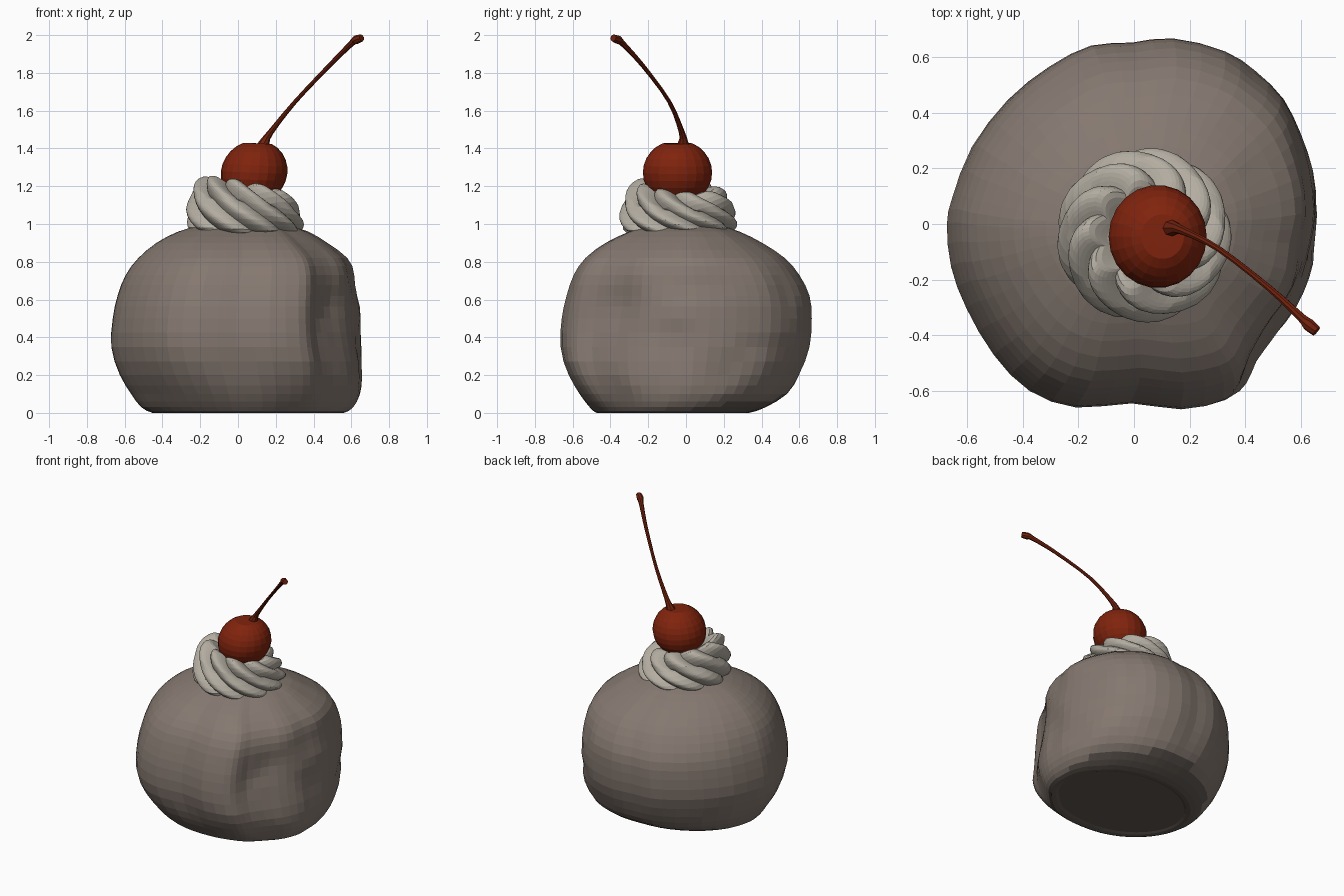
import bpy, bmesh, math
from mathutils import Vector, noise

if "Cube" in bpy.data.objects:
    bpy.data.objects.remove(bpy.data.objects["Cube"])


def material(name, rgb):
    m = bpy.data.materials.new(name)
    m.diffuse_color = (*rgb, 1)
    m.use_nodes = True
    m.node_tree.nodes["Principled BSDF"].inputs["Base Color"].default_value = m.diffuse_color
    return m


BUN = material("taupe dough", (0.235, 0.19, 0.163))
BASE = material("dark dough underside", (0.12, 0.1, 0.085))
CREAM = material("whipped cream", (0.45, 0.415, 0.355))
RED = material("cherry red", (0.215, 0.017, 0.004))
STEM = material("dark red stem", (0.16, 0.015, 0.004))


def loft(name, rings, mat, closed=False):
    """Skin a list of equal-length rings; cap both ends unless closed."""
    bm = bmesh.new()
    vs = [[bm.verts.new(p) for p in ring] for ring in rings]
    n = len(rings[0])
    pairs = list(zip(vs, vs[1:])) + ([(vs[-1], vs[0])] if closed else [])
    for a, b in pairs:
        for i in range(n):
            j = (i + 1) % n
            bm.faces.new((a[i], a[j], b[j], b[i]))
    if not closed:
        for ring in (vs[0], vs[-1]):
            c = bm.verts.new(sum((v.co for v in ring), Vector()) / n)
            for i in range(n):
                bm.faces.new((ring[i], ring[(i + 1) % n], c))
    bmesh.ops.recalc_face_normals(bm, faces=bm.faces)
    me = bpy.data.meshes.new(name)
    bm.to_mesh(me)
    bm.free()
    me.materials.append(mat)
    ob = bpy.data.objects.new(name, me)
    bpy.context.collection.objects.link(ob)
    return ob


def catmull(pts, sub, loop=False):
    """Smoothly resample a path or loop."""
    pts = [Vector(p) for p in pts]
    n, out = len(pts), []
    for i in range(n if loop else n - 1):
        idx = [i - 1, i, i + 1, i + 2]
        p0, p1, p2, p3 = [pts[k % n] if loop else pts[min(max(k, 0), n - 1)] for k in idx]
        for s in range(sub):
            t = s / sub
            out.append(0.5 * (2 * p1 + (p2 - p0) * t + (2 * p0 - 5 * p1 + 4 * p2 - p3) * t * t
                              + (3 * p1 - p0 - 3 * p2 + p3) * t ** 3))
    return out if loop else out + [pts[-1]]


# Bun: plan outline swept through height rows, with a pressed-in front right side
plan = [(.668, .05), (.65, .2), (.61, .33), (.55, .45), (.45, .55), (.34, .62), (.15, .67),
        (0, .655), (-.15, .645), (-.3, .57), (-.45, .45), (-.58, .28), (-.65, .1),
        (-.67, 0), (-.655, -.15), (-.6, -.3), (-.5, -.47), (-.37, -.6), (-.2, -.66),
        (0, -.645), (.18, -.667), (.34, -.64), (.405, -.59), (.445, -.51), (.51, -.43),
        (.585, -.32), (.63, -.2), (.655, -.08)]
rows = [(.01, -.42, .52, -.43, .29), (.0, -.46, .57, -.48, .34), (.03, -.52, .62, -.52, .43),
        (.10, -.57, .655, -.575, .54), (.2, -.625, .665, -.625, .60), (.35, -.668, .655, -.663, .65),
        (.5, -.66, .645, -.66, .662), (.62, -.635, .635, -.635, .65), (.73, -.592, .622, -.597, .595),
        (.82, -.525, .575, -.533, .52), (.9, -.43, .47, -.425, .40), (.96, -.315, .37, -.30, .28),
        (1.0, -.18, .25, -.2, .16)]
outline = catmull([(x, y, 0) for x, y in plan], 2, True)
rings = []
for row in catmull(rows, 2):
    z, x0, x1, y0, y1 = row
    ring = []
    for o in outline:
        a = math.atan2(o.y, o.x)
        dent = 0.065 * math.exp(-((a + 0.6) / 0.32) ** 2 - ((z - 0.5) / 0.25) ** 2)
        crumple = max(0, math.cos(a - 0.1)) * 0.045 * noise.noise(Vector((o.x * 4, o.y * 4, z * 5)))
        # the plan's corners relax to a round outline near the base
        relax = 0.9 * max(0, 1 - z / 0.25)
        k = (1 - dent + min(crumple, 0.006)) * (1 + relax * (0.655 / o.length - 1))
        x = (x0 + x1) / 2 + o.x / .667 * (x1 - x0) / 2 * k
        y = (y0 + y1) / 2 + o.y / .667 * (y1 - y0) / 2 * k
        ring.append((x, y, max(z, 0)))
    rings.append(ring)
bun = loft("bun", rings, BUN)
bun.data.materials.append(BASE)
for p in bun.data.polygons:
    if p.normal.z < -.8 and p.center.z < .1:
        p.material_index = 1

# Cream: tilted ring with twisted piped ridges; the mesh twists along with the ridges
section = catmull([(.13, .96), (.26, .955), (.295, 1.02), (.275, 1.10), (.24, 1.165),
                   (.18, 1.20), (.12, 1.17), (.06, 1.12)], 3, True)
N = 99
rings = []
for i in range(N):
    t = 2 * math.pi * i / N
    wave = abs(math.sin(4.5 * t))
    ring = []
    for p in section:
        r, z = p.x, p.y
        h = (z - .96) / .24
        amp = 0.04 * min(1, r / .2)
        r2 = r + amp * (wave - .5)
        z2 = z + (amp * .7 * (wave - .5) if h > .6 else 0)
        a = t - 1.5 * h
        x, y = r2 * math.cos(a), r2 * math.sin(a)
        ring.append((x + .035, y - .04, z2 + h * (-.17 * x - .09 * y) - .03 * x))
    rings.append(ring)
loft("cream_swirl", rings, CREAM, closed=True)

# Cherry: slightly squat ball with a dimple under the stem
rings = []
for k in range(1, 14):
    v = math.pi * k / 14
    ring = []
    for i in range(22):
        t = 2 * math.pi * i / 22
        r = math.sin(v)
        z = -math.cos(v)
        dip = .035 * math.exp(-(r / .22) ** 2) if z > 0 else 0
        x, y = .176 * r * math.cos(t), .185 * r * math.sin(t)
        ring.append((.085 + x + .02 * z, -.045 + y, 1.272 + .172 * z - dip - .04 * x))
    rings.append(ring)
loft("cherry", rings, RED)

# Stem: tapered tube with flared ends
path = catmull([(.12, -.015, 1.385), (.14, -.015, 1.43), (.172, -.022, 1.485), (.305, -.09, 1.65),
                (.485, -.23, 1.84), (.60, -.335, 1.955), (.625, -.36, 1.975), (.655, -.385, 1.985)], 3)
radii = catmull([(.04, 0), (.028, 0), (.016, 0), (.011, 0), (.012, 0), (.016, 0), (.023, 0), (.019, 0)], 3)
rings = []
for i, p in enumerate(path):
    d = (path[min(i + 1, len(path) - 1)] - path[max(i - 1, 0)]).normalized()
    u = d.cross(Vector((0, 1, 0))).normalized()
    w = d.cross(u)
    rings.append([p + (u * math.cos(a) + w * math.sin(a)) * radii[i].x
                  for a in (2 * math.pi * j / 8 for j in range(8))])
loft("cherry_stem", rings, STEM)
